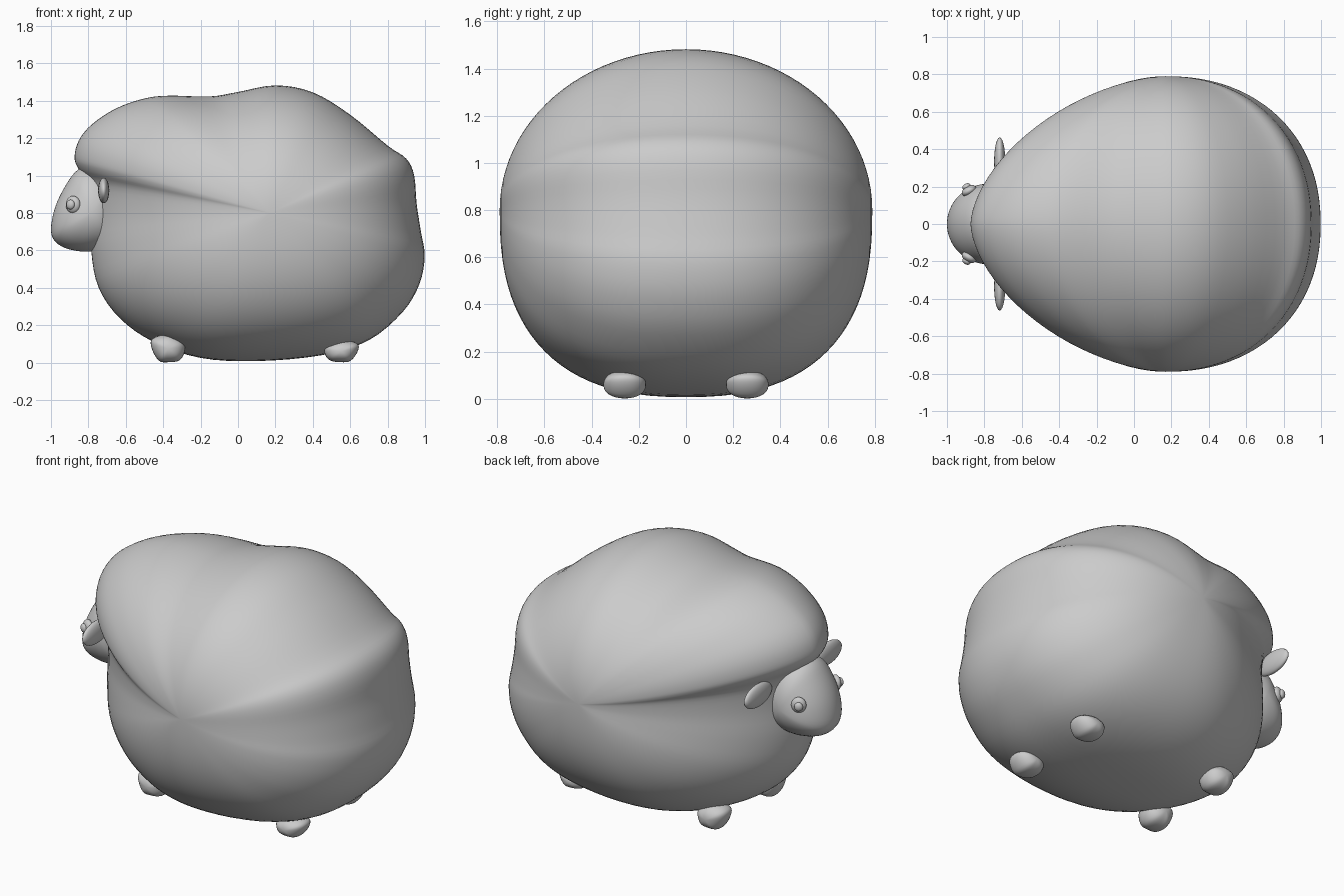
import bpy, bmesh, math
from mathutils import Vector

if "Cube" in bpy.data.objects:
    bpy.data.objects.remove(bpy.data.objects["Cube"])


def finish(name, bm):
    bmesh.ops.recalc_face_normals(bm, faces=bm.faces)
    me = bpy.data.meshes.new(name)
    bm.to_mesh(me)
    bm.free()
    for p in me.polygons:
        p.use_smooth = True
    ob = bpy.data.objects.new(name, me)
    bpy.context.collection.objects.link(ob)
    return ob


def smooth_loop(pts, steps):
    # closed Catmull-Rom curve through x, z points
    p = [Vector(q) for q in pts]
    n, out = len(p), []
    for i in range(n):
        a, b, c, d = (p[(i + k) % n] for k in (-1, 0, 1, 2))
        for s in range(steps):
            t = s / steps
            out.append(0.5 * (2 * b + (c - a) * t + (2 * a - 5 * b + 4 * c - d) * t * t
                              + (3 * b - a - 3 * c + d) * t ** 3))
    return out


def plump(name, profile, centre, half, n4, y0=0.0, steps=4, rings=48):
    # side profile (x, z) shrunk towards a pole on either side;
    # n4 = roundness towards -x, +x, +z, -z
    c = Vector(centre)
    loop = smooth_loop(profile, steps)
    bm = bmesh.new()
    rows = []
    for j in range(1, rings):
        a = math.pi * j / rings
        row = []
        for p in loop:
            d = p - c
            u = d.normalized()
            n = (u.x ** 2 * (n4[0] if u.x < 0 else n4[1])
                 + u.y ** 2 * (n4[2] if u.y > 0 else n4[3]))
            q = c + d * math.sin(a) ** (2 / n)
            y = math.copysign(abs(math.cos(a)) ** (2 / n), math.cos(a)) * half
            row.append(bm.verts.new((q.x, y0 + y, q.y)))
        rows.append(row)
    m = len(loop)
    for r, s in zip(rows, rows[1:]):
        for i in range(m):
            bm.faces.new((r[i], r[(i + 1) % m], s[(i + 1) % m], s[i]))
    for row, y in ((rows[0], half), (rows[-1], -half)):
        v = bm.verts.new((c.x, y0 + y, c.y))
        for i in range(m):
            bm.faces.new((row[i], row[(i + 1) % m], v))
    return finish(name, bm)


def ellipsoid(name, loc, radii, yaw=0.0):
    bm = bmesh.new()
    bmesh.ops.create_uvsphere(bm, u_segments=24, v_segments=16, radius=1)
    bmesh.ops.scale(bm, vec=radii, verts=bm.verts)
    ob = finish(name, bm)
    ob.location = loc
    ob.rotation_euler = (0, 0, yaw)
    return ob


# woolly body
plump("body", [
    (-.874, 1.10), (-.85, 1.19), (-.78, 1.275), (-.65, 1.36), (-.5, 1.412), (-.37, 1.427),
    (-.15, 1.423), (0, 1.447), (.2, 1.482), (.4, 1.445), (.6, 1.325), (.8, 1.16),
    (.9, 1.09), (.942, 1.0), (.955, .85), (.978, .7), (.998, .57), (.97, .42),
    (.88, .27), (.7, .12), (.45, .04), (.1, .008), (-.2, .025), (-.45, .11),
    (-.63, .235), (-.745, .4), (-.785, .6), (-.785, .8), (-.80, .96), (-.855, 1.04)],
    (.17, .8), .79, (1.65, 2.15, 2.0, 2.5))

# head
plump("head", [
    (-1.0, .71), (-.978, .83), (-.92, .95), (-.85, 1.035), (-.75, 1.05), (-.64, .98),
    (-.6, .8), (-.66, .64), (-.78, .595), (-.9, .605), (-.975, .645)],
    (-.78, .8), .215, (2, 2, 2, 2), rings=32)

for s, side in ((1, "left"), (-1, "right")):
    # eyes and pupils
    ellipsoid(f"{side}_eye", (-.882, s * .178, .845), (.042, .026, .046), -s * -.5)
    ellipsoid(f"{side}_pupil", (-.896, s * .2, .845), (.024, .016, .026), -s * -.5)
    # ears
    ellipsoid(f"{side}_ear", (-.718, s * .335, .92), (.03, .128, .068))
    # feet
    for x, tag, h in ((-.373, "front", .15), (.552, "back", .12)):
        k = -1 if x < 0 else 1
        plump(f"{tag}_{side}_foot", [
            (x + k * .088, h * .5), (x + k * .085, h * .85), (x, h), (x - k * .08, h * .75),
            (x - k * .088, h * .4), (x - k * .06, .012), (x, .002), (x + k * .05, .01)],
            (x, h * .5), .09, (2.2, 2.2, 2.2, 2.2), y0=s * .26, rings=16)
